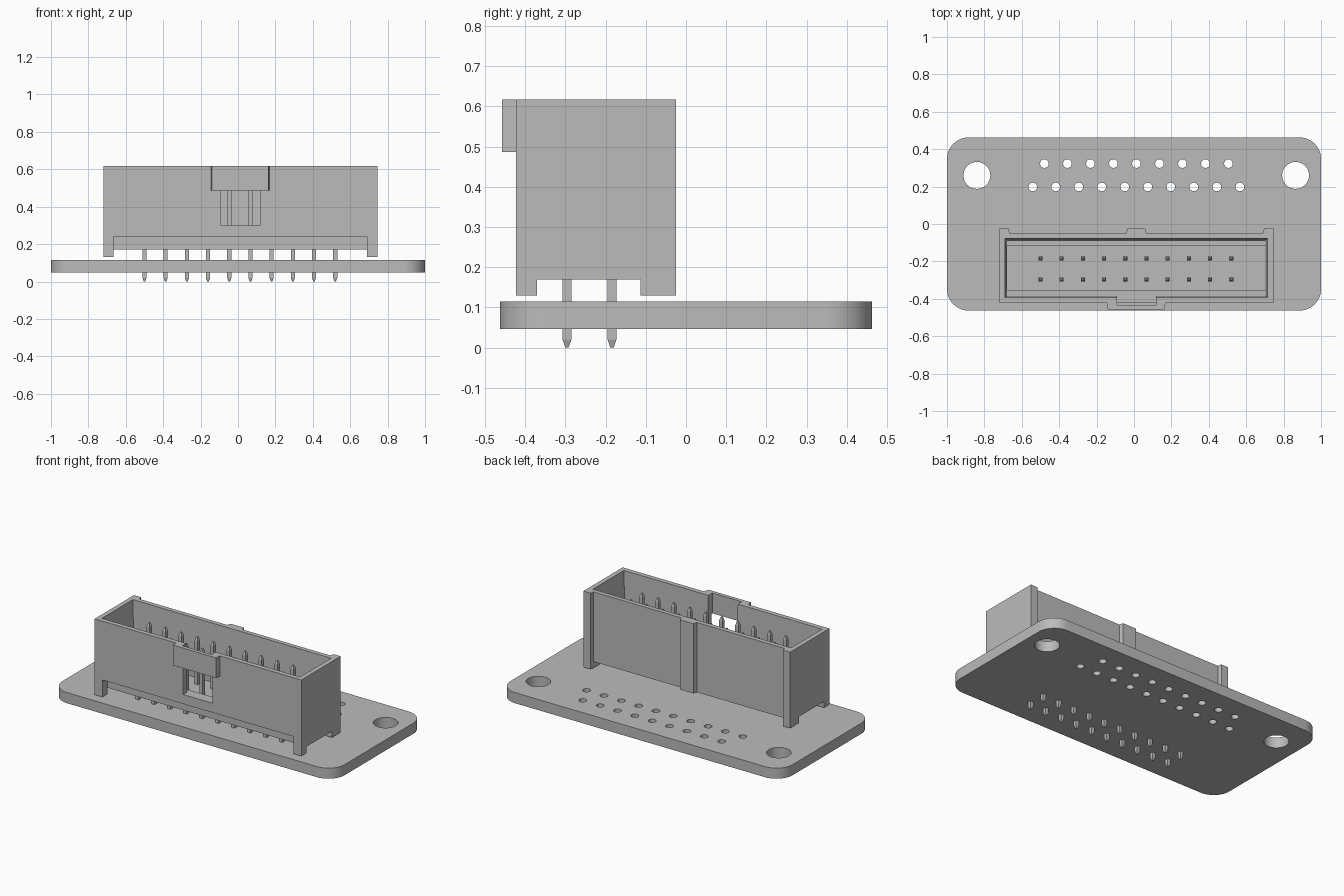
import bpy, bmesh, math

if "Cube" in bpy.data.objects:
    bpy.data.objects.remove(bpy.data.objects["Cube"], do_unlink=True)

grey = bpy.data.materials.new("plain_grey")
grey.use_nodes = True
COLOUR = (0.5, 0.5, 0.5, 1)
grey.diffuse_color = COLOUR
grey.node_tree.nodes["Principled BSDF"].inputs["Base Color"].default_value = COLOUR


def add_loft(bm, rings):
    """Skin a stack of equal-sized rings and cap both ends."""
    vs = [[bm.verts.new(p) for p in ring] for ring in rings]
    n = len(vs[0])
    for a, b in zip(vs, vs[1:]):
        for i in range(n):
            j = (i + 1) % n
            bm.faces.new((a[i], a[j], b[j], b[i]))
    bm.faces.new(vs[0][::-1])
    bm.faces.new(vs[-1])


def finish(name, bm):
    bmesh.ops.recalc_face_normals(bm, faces=bm.faces[:])
    me = bpy.data.meshes.new(name)
    bm.to_mesh(me)
    bm.free()
    me.materials.append(grey)
    ob = bpy.data.objects.new(name, me)
    bpy.context.collection.objects.link(ob)
    return ob


def loft(name, rings):
    bm = bmesh.new()
    add_loft(bm, rings)
    return finish(name, bm)


def prism(name, outline, z0, z1):
    return loft(name, [[(x, y, z) for x, y in outline] for z in (z0, z1)])


def rect(x0, x1, y0, y1):
    return [(x0, y0), (x1, y0), (x1, y1), (x0, y1)]


def arc(cx, cy, r, start, end, steps):
    return [(cx + r * math.cos(a), cy + r * math.sin(a))
            for a in (math.radians(start + (end - start) * i / steps) for i in range(steps + 1))]


def select(ob):
    bpy.ops.object.select_all(action='DESELECT')
    ob.select_set(True)
    bpy.context.view_layer.objects.active = ob


def combine(target, other, operation):
    """Apply a boolean and discard the helper object."""
    other.hide_render = True
    mod = target.modifiers.new("combine", 'BOOLEAN')
    mod.operation = operation
    mod.solver = 'EXACT'
    mod.object = other
    select(target)
    bpy.ops.object.modifier_apply(modifier=mod.name)
    bpy.data.objects.remove(other, do_unlink=True)


# Circuit board with rounded corners
W, D, R = 1.0, 0.463, 0.115
outline = []
for sx, sy, a in ((1, 1, 0), (-1, 1, 90), (-1, -1, 180), (1, -1, 270)):
    outline += arc(sx * (W - R), sy * (D - R), R, a, a + 90, 12)
board = prism("circuit_board", outline, 0.047, 0.115)

# Mounting holes and two staggered rows of small holes
holes = [(-0.84, 0.26, 0.072), (0.864, 0.26, 0.072)]
holes += [(-0.479 + 0.123 * i, 0.323, 0.023) for i in range(9)]
holes += [(-0.541 + 0.123 * i, 0.198, 0.023) for i in range(10)]
bm = bmesh.new()
for x, y, r in holes:
    circle = arc(x, y, r, 0, 360, 32)[:-1]
    add_loft(bm, [[(px, py, z) for px, py in circle] for z in (0, 0.2)])
combine(board, finish("hole_cutter", bm), 'DIFFERENCE')
select(board)
bpy.ops.object.shade_smooth_by_angle(angle=math.radians(30))

# Connector housing, its back edge carrying corner ribs and a middle rib
L, RT, FRONT, BACK, RIB, TOP = -0.72, 0.745, -0.423, -0.05, -0.025, 0.617
IN_L, IN_R = -0.665, 0.69
housing = prism("connector_housing", [
    (L, FRONT), (RT, FRONT), (RT, RIB), (IN_R + 0.005, RIB), (IN_R, BACK),
    (0.067, BACK), (0.06, RIB), (-0.035, RIB), (-0.042, BACK),
    (IN_L, BACK), (IN_L - 0.005, RIB), (L, RIB)], 0.13, TOP)

# Key bump at the top of the front wall
bump = prism("key_bump", [(-0.147, -0.41), (-0.14, -0.457), (0.163, -0.457), (0.17, -0.41)],
             0.487, TOP)
combine(housing, bump, 'UNION')

# Clearance under the body, leaving four corner feet
for area, top in ((rect(IN_L, IN_R, -0.6, -0.37), 0.24),
                  (rect(IN_L, IN_R, -0.6, 0.2), 0.17),
                  (rect(-0.9, 0.9, -0.37, -0.113), 0.17)):
    combine(housing, prism("foot_cutter", area, 0, top), 'DIFFERENCE')

# Tapered socket cavity, sunken floor and key slot
low = rect(-0.678, 0.703, -0.385, -0.087)
high = rect(-0.69, 0.715, -0.393, -0.078)
combine(housing, loft("cavity_cutter", [[(x, y, 0.3) for x, y in low],
                                        [(x, y, 0.63) for x, y in high]]), 'DIFFERENCE')
combine(housing, prism("floor_cutter", rect(-0.678, 0.703, -0.352, -0.118), 0.26, 0.35),
        'DIFFERENCE')
combine(housing, prism("slot_cutter", rect(-0.092, 0.117, -0.433, -0.36), 0.3, 0.7),
        'DIFFERENCE')

# Two rows of square pins with tapered tips
bm = bmesh.new()
for y in (-0.296, -0.184):
    for i in range(10):
        x = -0.5 + 0.1133 * i
        add_loft(bm, [[(px, py, z) for px, py in rect(x - h, x + h, y - h, y + h)]
                      for z, h in ((0, 0.004), (0.02, 0.011), (0.54, 0.011), (0.562, 0.004))])
finish("contact_pins", bm)
